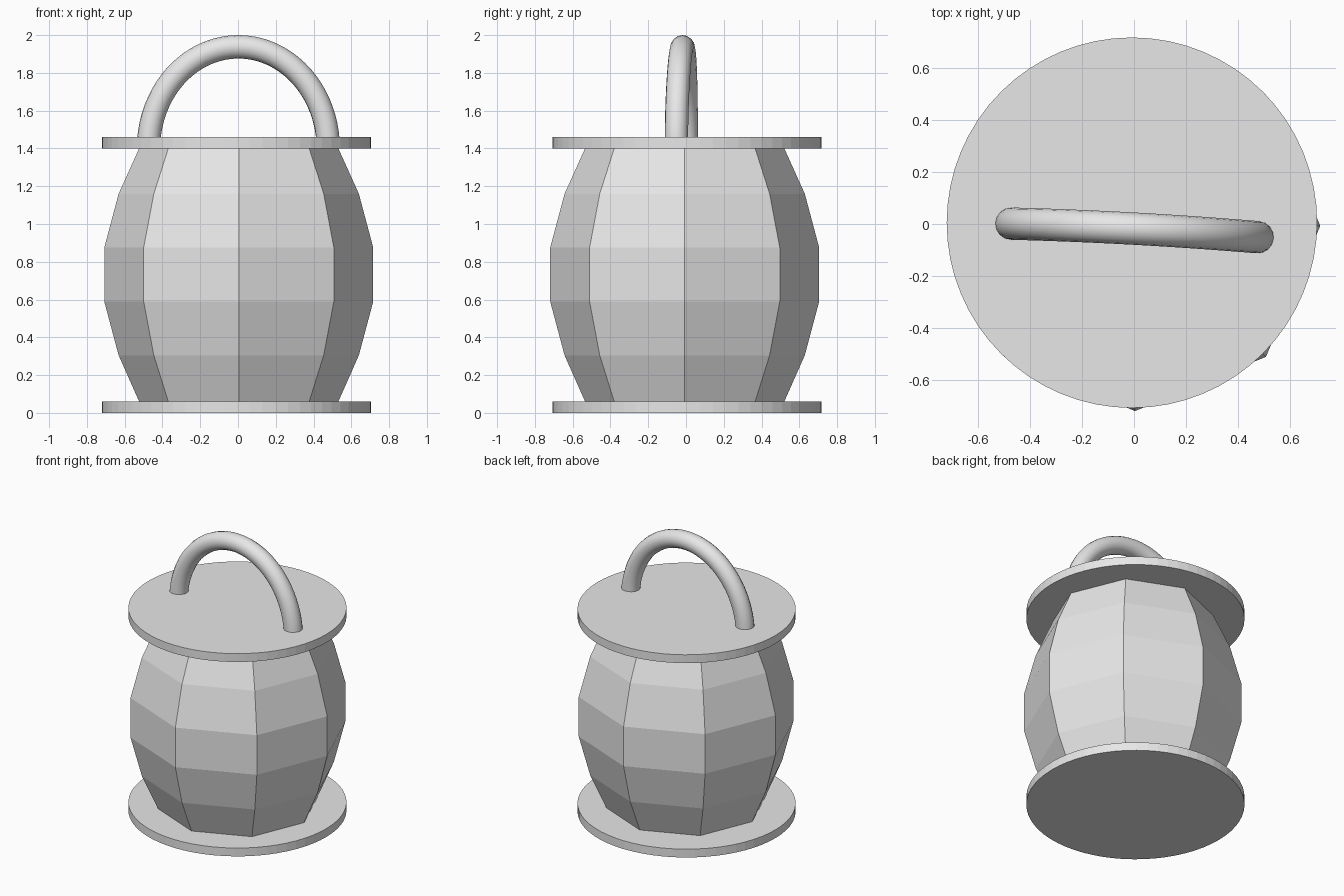
import bpy, bmesh
from math import sin, cos, pi

cube = bpy.data.objects.get("Cube")
if cube:
    bpy.data.objects.remove(cube, do_unlink=True)

grey = bpy.data.materials.new("plain_grey")
grey.use_nodes = True
grey.diffuse_color = (0.8, 0.8, 0.8, 1)
grey.node_tree.nodes["Principled BSDF"].inputs["Base Color"].default_value = (0.8, 0.8, 0.8, 1)


def lathe(name, profile, sides, centre):
    """Closed, flat-shaded solid from (radius, height) rings."""
    bm = bmesh.new()
    rings = []
    for r, z in profile:
        rings.append([bm.verts.new((centre[0] + r * cos(2 * pi * i / sides),
                                    centre[1] + r * sin(2 * pi * i / sides), z))
                      for i in range(sides)])
    for low, high in zip(rings, rings[1:]):
        for i in range(sides):
            j = (i + 1) % sides
            bm.faces.new((low[i], low[j], high[j], high[i]))
    bm.faces.new(rings[0][::-1])
    bm.faces.new(rings[-1])
    mesh = bpy.data.meshes.new(name)
    bm.to_mesh(mesh)
    bm.free()
    mesh.materials.append(grey)
    obj = bpy.data.objects.new(name, mesh)
    bpy.context.collection.objects.link(obj)
    return obj


# Round end plates
for name, z in (("bottom_plate", 0), ("top_plate", 1.4)):
    lathe(name, [(0.712, z), (0.712, z + 0.06)], 64, (-0.008, 0.005))

# Eight-sided bulging body
lathe("body", [(0.523, 0.05), (0.636, 0.305), (0.712, 0.59), (0.712, 0.875),
               (0.636, 1.16), (0.523, 1.41)], 8, (0.004, -0.007))

# Arched handle, slightly skewed towards the front on the left side
curve = bpy.data.curves.new("handle", "CURVE")
curve.dimensions = "3D"
curve.bevel_depth = 0.062
curve.bevel_resolution = 6
curve.use_fill_caps = True
spline = curve.splines.new("POLY")
steps = 40
spline.points.add(steps)
for i, point in enumerate(spline.points):
    a = pi * (1 - i / steps)
    x = 0.476 * cos(a)
    point.co = (x + 0.002, -0.018 - 0.055 * x - 0.03 * x * x, 1.398 + 0.54 * sin(a), 1)
spline.use_smooth = True
curve.materials.append(grey)
handle = bpy.data.objects.new("handle", curve)
bpy.context.collection.objects.link(handle)
